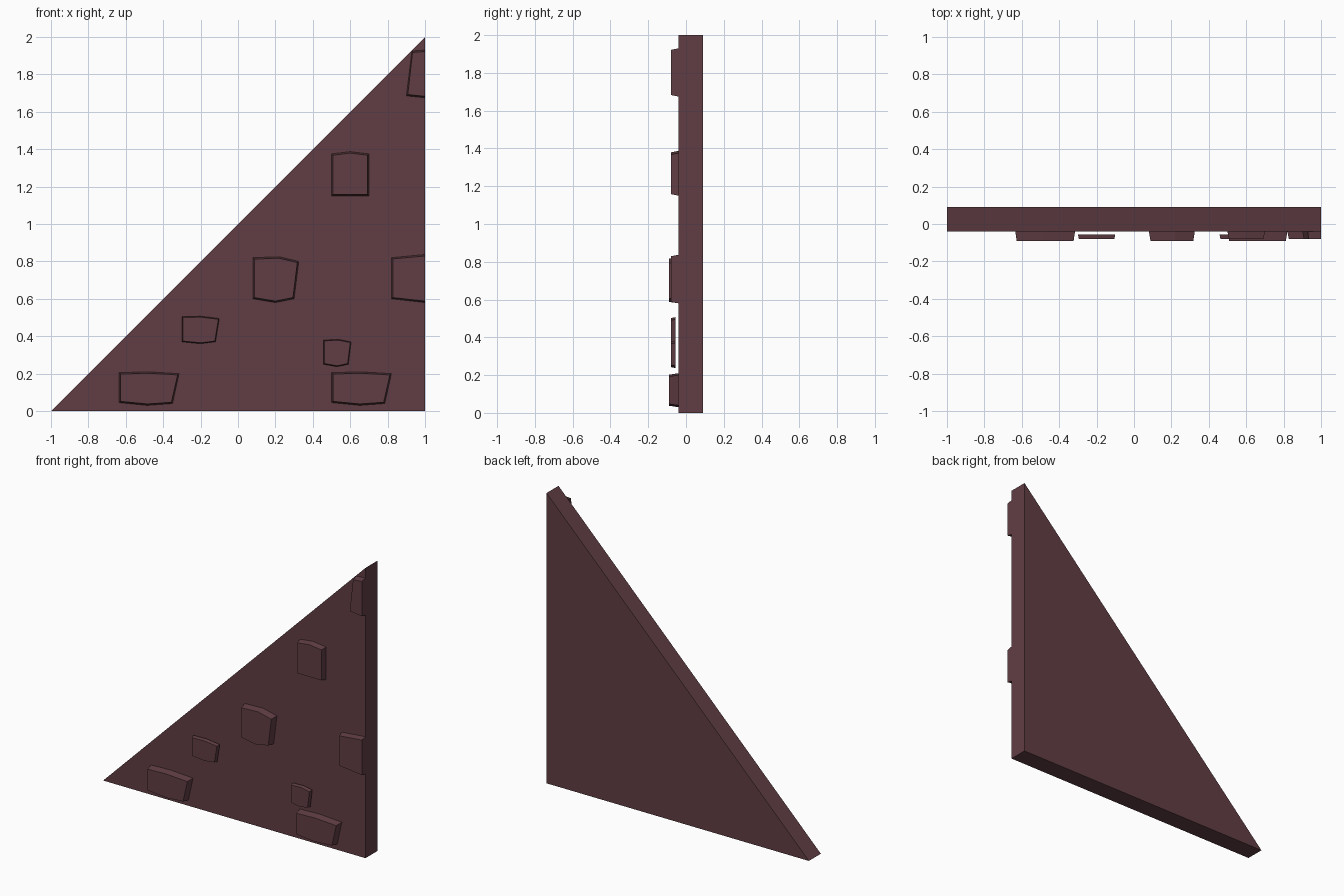
import bpy
import bmesh

cube = bpy.data.objects.get("Cube")
if cube:
    bpy.data.objects.remove(cube, do_unlink=True)

# One dull red-brown for the whole wall
wall_brown = bpy.data.materials.new("wall_brown")
wall_brown.use_nodes = True
colour = (0.118, 0.048, 0.058, 1)
wall_brown.diffuse_color = colour
wall_brown.node_tree.nodes["Principled BSDF"].inputs["Base Color"].default_value = colour

WALL_FRONT, WALL_BACK, RIGHT_EDGE = -0.04, 0.09, 1.0


def inset_outline(outline, margin):
    """Shrink an outline towards its middle, keeping points on the wall edge."""
    xs, zs = zip(*outline)
    mid_x, mid_z = (min(xs) + max(xs)) / 2, (min(zs) + max(zs)) / 2
    scale_x = 1 - 2 * margin / (max(xs) - min(xs))
    scale_z = 1 - 2 * margin / (max(zs) - min(zs))
    return [(x if x == RIGHT_EDGE else mid_x + (x - mid_x) * scale_x,
             mid_z + (z - mid_z) * scale_z) for x, z in outline]


def add_block(name, outline, front, back, margin=0.0):
    """Solid block with an x-z outline, tapering towards the front."""
    bm = bmesh.new()
    rear = [bm.verts.new((x, back, z)) for x, z in outline]
    face = [bm.verts.new((x, front, z)) for x, z in inset_outline(outline, margin)]
    bm.faces.new(rear)
    bm.faces.new(face)
    for i in range(len(outline)):
        j = (i + 1) % len(outline)
        bm.faces.new((rear[i], rear[j], face[j], face[i]))
    bmesh.ops.recalc_face_normals(bm, faces=bm.faces)
    mesh = bpy.data.meshes.new(name)
    bm.to_mesh(mesh)
    bm.free()
    mesh.materials.append(wall_brown)
    block = bpy.data.objects.new(name, mesh)
    bpy.context.collection.objects.link(block)
    return block


# Triangular wall slab
add_block("wall_slab", [(-1, 0), (1, 0), (1, 2)], WALL_FRONT, WALL_BACK)

# Wide bricks along the foot, the same shape twice
wide_brick = [(0, 0.045), (0.15, 0.03), (0.285, 0.04),
              (0.32, 0.2), (0.15, 0.21), (0, 0.205)]
for name, left in (("right_foot_brick", -0.635), ("left_foot_brick", 0.5)):
    add_block(name, [(left + x, z) for x, z in wide_brick],
              -0.09, WALL_FRONT, margin=0.008)

# Larger bricks on the wall face
add_block("middle_brick", [(0.08, 0.6), (0.2, 0.58), (0.3, 0.6),
                           (0.325, 0.8), (0.22, 0.825), (0.08, 0.82)],
          -0.09, WALL_FRONT, margin=0.008)
add_block("upper_brick", [(0.5, 1.15), (0.7, 1.15), (0.7, 1.375),
                          (0.6, 1.387), (0.5, 1.375)],
          -0.08, WALL_FRONT, margin=0.008)

# Bricks cut off flush with the upright edge
add_block("edge_brick", [(0.82, 0.6), (1, 0.58), (1, 0.837), (0.82, 0.82)],
          -0.08, WALL_FRONT, margin=0.008)
add_block("top_edge_brick", [(0.9, 1.685), (1, 1.675), (1, 1.93), (0.93, 1.925)],
          -0.08, WALL_FRONT, margin=0.008)

# Small bricks standing just proud of the wall
add_block("right_small_brick", [(-0.3, 0.37), (-0.2, 0.36), (-0.12, 0.37),
                                (-0.1, 0.495), (-0.2, 0.507), (-0.3, 0.505)],
          -0.08, -0.055, margin=0.005)
add_block("left_small_brick", [(0.457, 0.25), (0.53, 0.237), (0.59, 0.25),
                               (0.605, 0.37), (0.54, 0.383), (0.457, 0.38)],
          -0.08, -0.055, margin=0.005)
